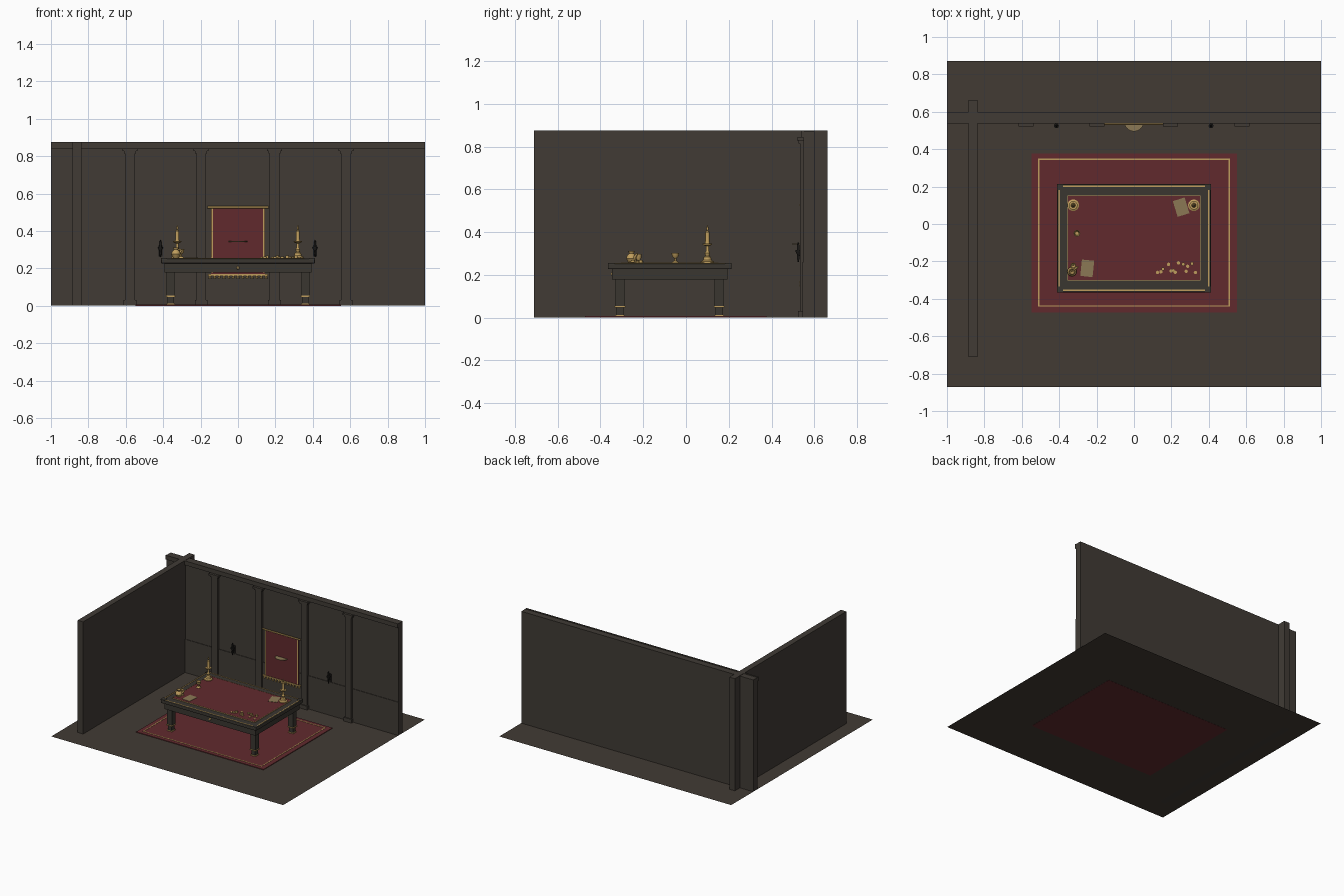
import bpy, bmesh, math, random
from mathutils import Vector, Matrix

random.seed(4)


def material(name, rgb):
    m = bpy.data.materials.new(name)
    m.diffuse_color = (*rgb, 1)
    return m


STONE = material("dark stone", (0.052, 0.044, 0.036))
FLOOR = material("floor brown", (0.054, 0.043, 0.034))
WOOD = material("dark wood", (0.042, 0.037, 0.030))
RED = material("deep red", (0.120, 0.023, 0.027))
GOLD = material("gold", (0.52, 0.34, 0.11))
PAPER = material("parchment", (0.26, 0.19, 0.09))
IRON = material("black iron", (0.012, 0.011, 0.010))


def finish(name, bm, mat, smooth=False):
    bmesh.ops.recalc_face_normals(bm, faces=bm.faces)
    me = bpy.data.meshes.new(name)
    bm.to_mesh(me)
    bm.free()
    me.materials.append(mat)
    ob = bpy.data.objects.new(name, me)
    bpy.context.collection.objects.link(ob)
    if smooth:
        bpy.ops.object.select_all(action='DESELECT')
        ob.select_set(True)
        bpy.context.view_layer.objects.active = ob
        bpy.ops.object.shade_smooth_by_angle(angle=math.radians(40))
    return ob


def add_box(bm, x0, x1, y0, y1, z0, z1):
    m = Matrix.Translation(((x0 + x1) / 2, (y0 + y1) / 2, (z0 + z1) / 2))
    m = m @ Matrix.Diagonal((x1 - x0, y1 - y0, z1 - z0, 1))
    bmesh.ops.create_cube(bm, size=1, matrix=m)


def boxes(name, mat, *dims):
    bm = bmesh.new()
    for d in dims:
        add_box(bm, *d)
    return finish(name, bm, mat)


def frame(name, mat, x0, x1, y0, y1, z0, z1, w):
    """Rectangular border strip of width w."""
    return boxes(name, mat,
                 (x0, x1, y0, y0 + w, z0, z1), (x0, x1, y1 - w, y1, z0, z1),
                 (x0, x0 + w, y0 + w, y1 - w, z0, z1), (x1 - w, x1, y0 + w, y1 - w, z0, z1))


def lathe(name, mat, x, y, z, profile, n=16):
    """Turned shape from (radius, height) pairs."""
    bm = bmesh.new()
    rings = []
    for r, h in profile:
        rings.append([bm.verts.new((x + r * math.cos(2 * math.pi * i / n),
                                    y + r * math.sin(2 * math.pi * i / n), z + h)) for i in range(n)])
    for a, b in zip(rings, rings[1:]):
        for i in range(n):
            bm.faces.new((a[i], a[(i + 1) % n], b[(i + 1) % n], b[i]))
    bm.faces.new(rings[0])
    bm.faces.new(rings[-1])
    return finish(name, bm, mat, True)


def rod(name, mat, a, b, r0, r1, n=12):
    a, b = Vector(a), Vector(b)
    d = b - a
    m = Matrix.Translation((a + b) / 2) @ d.to_track_quat('Z', 'Y').to_matrix().to_4x4()
    bm = bmesh.new()
    bmesh.ops.create_cone(bm, cap_ends=True, segments=n, radius1=r0, radius2=r1, depth=d.length, matrix=m)
    return finish(name, bm, mat, True)


# Floor and walls
bm = bmesh.new()
bmesh.ops.create_grid(bm, x_segments=1, y_segments=1, size=1,
                      matrix=Matrix.Translation((0, 0, 0.001)) @ Matrix.Diagonal((1, 0.872, 1, 1)))
finish("floor", bm, FLOOR)
boxes("back_wall", STONE, (-1, 1, 0.55, 0.60, 0.001, 0.872))
boxes("side_wall", STONE, (-0.885, -0.838, -0.71, 0.662, 0.001, 0.875))
boxes("cornice", STONE, (-1, 1, 0.538, 0.551, 0.842, 0.875))
boxes("wainscot", STONE, (-0.838, 1, 0.546, 0.551, 0.001, 0.26))

# Pilasters with stepped bases and capitals
for x in (-0.577, -0.197, 0.195, 0.577):
    boxes("pilaster", STONE,
          (x - 0.026, x + 0.026, 0.533, 0.551, 0.03, 0.82),
          (x - 0.034, x + 0.034, 0.525, 0.551, 0.001, 0.03),
          (x - 0.032, x + 0.032, 0.526, 0.551, 0.815, 0.828),
          (x - 0.040, x + 0.040, 0.520, 0.551, 0.828, 0.842))

# Rug with a thin border line
boxes("rug", RED, (-0.547, 0.55, -0.472, 0.377, 0, 0.006))
frame("rug_border", GOLD, -0.513, 0.513, -0.442, 0.350, 0.006, 0.008, 0.007)

# Wall hanging, rod, edges, fringe and emblem
boxes("banner", RED, (-0.145, 0.145, 0.538, 0.545, 0.165, 0.525))
boxes("banner_edges", GOLD, *[(s * 0.138 - 0.003, s * 0.138 + 0.003, 0.535, 0.545, 0.175, 0.525) for s in (-1, 1)])
rod("banner_rod", GOLD, (-0.163, 0.536, 0.527), (0.163, 0.536, 0.527), 0.006, 0.006)
boxes("fringe_band", GOLD, (-0.16, 0.16, 0.532, 0.545, 0.160, 0.170))
for i in range(13):
    x = -0.15 + i * 0.025
    rod("tassel", GOLD, (x, 0.538, 0.162), (x, 0.538, 0.145), 0.004, 0.008, 8)
bm = bmesh.new()
fan = [bm.verts.new((0.05 * math.cos(a), 0.54 - 0.045 * math.sin(a), 0.342))
       for a in [math.pi * i / 12 for i in range(13)]]
f = bm.faces.new(fan)
ext = bmesh.ops.extrude_face_region(bm, geom=[f])
bmesh.ops.translate(bm, vec=(0, 0, 0.004), verts=[v for v in ext["geom"] if isinstance(v, bmesh.types.BMVert)])
finish("banner_emblem", bm, PAPER)

# Iron wall sconces
for x in (-0.415, 0.412):
    boxes("sconce_plate", IRON, (x - 0.01, x + 0.01, 0.543, 0.55, 0.265, 0.325))
    rod("sconce_arm", IRON, (x, 0.545, 0.285), (x, 0.525, 0.295), 0.004, 0.004, 8)
    lathe("sconce_candle", IRON, x, 0.525, 0.26,
          [(0.003, 0), (0.006, 0.02), (0.005, 0.035), (0.013, 0.048), (0.013, 0.055),
           (0.006, 0.055), (0.006, 0.078), (0.002, 0.092)], 12)

# Table legs with banded feet
for x in (-0.36, 0.36):
    for y in (-0.309, 0.155):
        boxes("table_leg", WOOD, (x - 0.021, x + 0.021, y - 0.021, y + 0.021, 0.055, 0.18),
              (x - 0.017, x + 0.017, y - 0.017, y + 0.017, 0.006, 0.055))
        boxes("foot_bands", GOLD, (x - 0.025, x + 0.025, y - 0.025, y + 0.025, 0.048, 0.055),
              (x - 0.022, x + 0.022, y - 0.022, y + 0.022, 0.006, 0.012))

# Table body, top and inlays
boxes("table_apron", WOOD, (-0.393, 0.393, -0.346, 0.194, 0.177, 0.228))
top = boxes("table_top", WOOD, (-0.412, 0.412, -0.366, 0.214, 0.226, 0.252))
bev = top.modifiers.new("edge", 'BEVEL')
bev.width, bev.segments = 0.006, 2
boxes("corner_plates", WOOD, *[(x - 0.016, x + 0.016, y - 0.016, y + 0.016, 0.248, 0.256)
                               for x in (-0.396, 0.396) for y in (-0.350, 0.198)])
frame("gold_inlay", GOLD, -0.403, 0.403, -0.357, 0.205, 0.252, 0.254, 0.007)
boxes("table_cloth", RED, (-0.352, 0.352, -0.300, 0.150, 0.252, 0.256))
frame("cloth_hem", GOLD, -0.355, 0.355, -0.303, 0.153, 0.252, 0.257, 0.003)
rod("apron_rosette", GOLD, (0, -0.346, 0.203), (0, -0.352, 0.203), 0.009, 0.006)

# Candlesticks
for x in (-0.325, 0.32):
    lathe("candlestick", GOLD, x, 0.1, 0.256,
          [(0.031, 0), (0.031, 0.006), (0.020, 0.012), (0.017, 0.026), (0.009, 0.032), (0.013, 0.045),
           (0.007, 0.055), (0.007, 0.078), (0.021, 0.084), (0.023, 0.091), (0.012, 0.091),
           (0.010, 0.100), (0.010, 0.145), (0.003, 0.150), (0.006, 0.160), (0.001, 0.177)], 20)

# Goblet
lathe("goblet", GOLD, -0.305, -0.05, 0.256,
      [(0.017, 0), (0.015, 0.004), (0.005, 0.009), (0.005, 0.020), (0.015, 0.030),
       (0.018, 0.047), (0.015, 0.047), (0.010, 0.032), (0.001, 0.030)])

# Jug with spout and handle
lathe("jug", GOLD, -0.332, -0.255, 0.256,
      [(0.014, 0), (0.018, 0.006), (0.025, 0.020), (0.021, 0.034), (0.011, 0.044),
       (0.016, 0.056), (0.012, 0.056), (0.001, 0.04)])
rod("jug_spout", GOLD, (-0.318, -0.243, 0.276), (-0.300, -0.228, 0.300), 0.008, 0.004)
lathe("small_cup", GOLD, -0.325, -0.222, 0.256,
      [(0.012, 0), (0.006, 0.010), (0.013, 0.022), (0.015, 0.042), (0.012, 0.042), (0.001, 0.024)])

# Parchment sheets
for x, y, angle in ((0.252, 0.09, 0.3), (-0.25, -0.237, -0.1)):
    sheet = boxes("parchment", PAPER, (-0.033, 0.033, -0.044, 0.044, 0, 0.002))
    sheet.location = (x, y, 0.2565)
    sheet.rotation_euler.z = angle

# Scattered coins
for i in range(13):
    x, y = 0.13 + 0.016 * i + random.uniform(-0.008, 0.008), -0.233 + random.uniform(-0.032, 0.03)
    rod("coin", GOLD, (x, y, 0.256), (x, y, 0.260 + 0.004 * (i % 3)), 0.009, 0.009)
